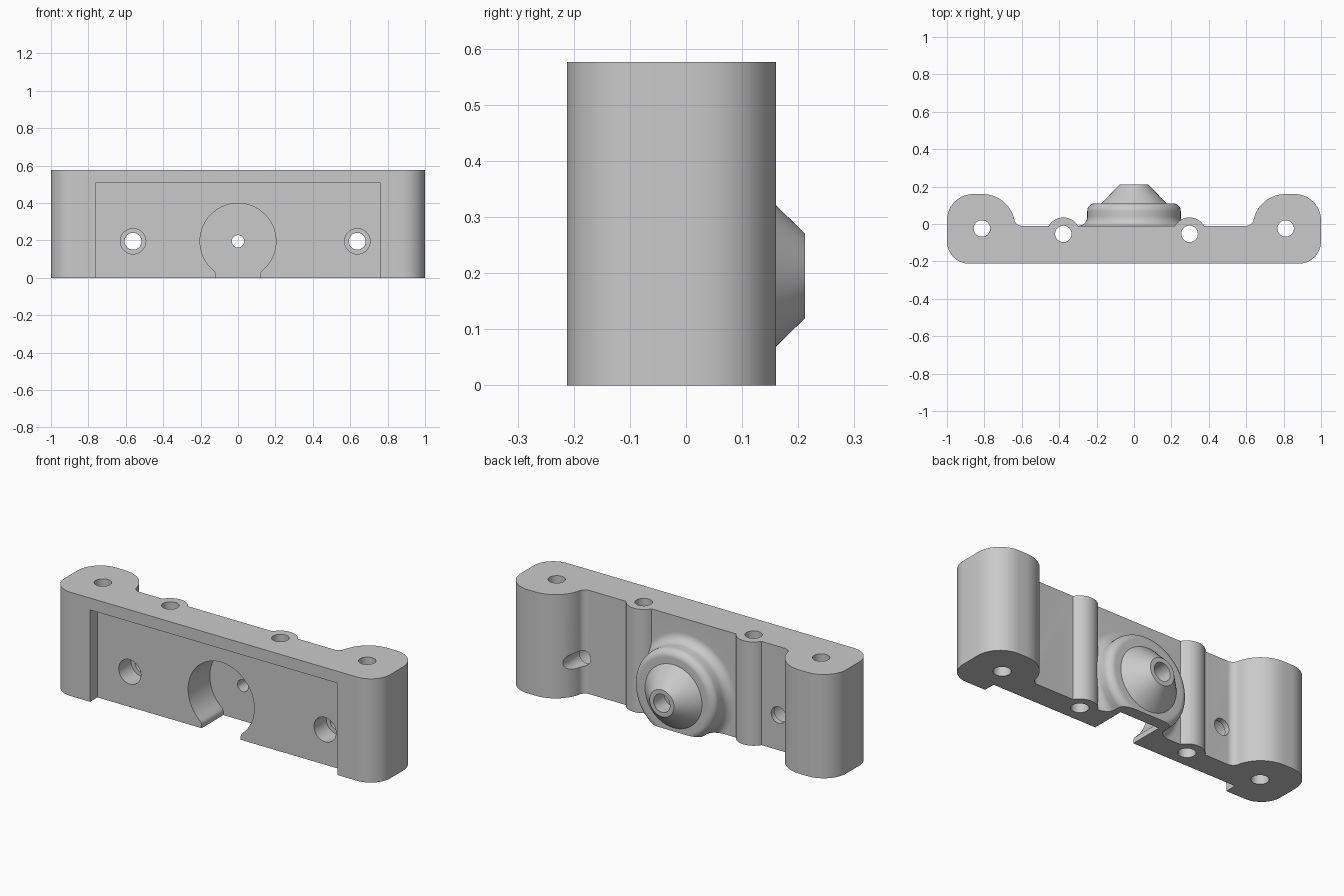
import bpy, bmesh
from math import sin, cos, radians, asin, pi

cube = bpy.data.objects.get("Cube")
if cube:
    bpy.data.objects.remove(cube)

grey = bpy.data.materials.new("plain grey")
grey.use_nodes = True
grey.diffuse_color = (0.59, 0.59, 0.59, 1)
grey.node_tree.nodes["Principled BSDF"].inputs["Base Color"].default_value = (0.59, 0.59, 0.59, 1)

AXIS_Z = 0.195      # height of the nozzle and cross holes


def arc(cx, cy, r, a0, a1, n=12):
    angles = [radians(a0 + (a1 - a0) * i / n) for i in range(n + 1)]
    return [(cx + r * cos(a), cy + r * sin(a)) for a in angles]


def mirrored(points):
    return [(-u, v) for u, v in reversed(points)]


def finish(name, bm):
    bmesh.ops.remove_doubles(bm, verts=bm.verts, dist=0.0005)
    bmesh.ops.recalc_face_normals(bm, faces=bm.faces)
    mesh = bpy.data.meshes.new(name)
    bm.to_mesh(mesh)
    bm.free()
    obj = bpy.data.objects.new(name, mesh)
    bpy.context.collection.objects.link(obj)
    mesh.materials.append(grey)
    return obj


def prism(name, outline, lo, hi, axis="z"):
    """Closed solid from an outline, along z (x, y points) or along y (x, z points)."""
    bm = bmesh.new()
    ends = []
    for w in (lo, hi):
        points = [(u, v, w) if axis == "z" else (u, w, v) for u, v in outline]
        ends.append([bm.verts.new(p) for p in points])
    low, high = ends
    bm.faces.new(low)
    bm.faces.new(high)
    for i in range(len(low)):
        bm.faces.new((low[i - 1], low[i], high[i], high[i - 1]))
    return finish(name, bm)


def turned(name, profile, x=0):
    """Solid of revolution about a y-parallel axis, from (radius, y) points."""
    bm = bmesh.new()
    verts = [bm.verts.new((r, y, 0)) for r, y in profile]
    edges = [bm.edges.new(pair) for pair in zip(verts, verts[1:])]
    bmesh.ops.spin(bm, geom=verts + edges, cent=(0, 0, 0), axis=(0, 1, 0), angle=2 * pi, steps=64)
    bmesh.ops.translate(bm, verts=bm.verts, vec=(x, 0, AXIS_Z))
    return finish(name, bm)


def stepped_hole(name, x, front_r, step_y, rear_r):
    return turned(name, [(0, -0.4), (front_r, -0.4), (front_r, step_y),
                         (rear_r, step_y), (rear_r, 0.4), (0, 0.4)], x)


def rect(x0, x1, y0, y1):
    return [(x0, y0), (x1, y0), (x1, y1), (x0, y1)]


def combine(target, tool, operation="DIFFERENCE"):
    mod = target.modifiers.new("combine", "BOOLEAN")
    mod.operation, mod.object, mod.solver = operation, tool, "EXACT"
    bpy.context.view_layer.objects.active = target
    bpy.ops.object.modifier_apply(modifier=mod.name)
    bpy.data.objects.remove(tool)


# Main block: filleted end lugs and two round screw bosses
lug = (arc(-0.88, -0.0925, 0.12, 270, 180) + arc(-0.86, 0.02, 0.14, 180, 90)
       + arc(-0.81, -0.015, 0.175, 90, 12.1, 20) + arc(-0.60, 0.03, 0.04, 192.1, 270, 8))
BOSSES = (-0.378, 0.297)
outline = list(lug)
for cx in BOSSES:
    outline += arc(cx, -0.055, 0.09, 150, 30, 20)
body = prism("mounting_block", outline + mirrored(lug), 0, 0.576)

# Turned nozzle housing on the rear
housing = turned("nozzle_housing", [(0, -0.06), (0.3, -0.06)] + arc(0.3, 0.04, 0.05, 270, 180)
                 + arc(0.21, 0.07, 0.04, 0, 90)
                 + [(0.175, 0.11), (0.075, 0.2125), (0, 0.2125)])
combine(housing, prism("base_trim", rect(-1, 1, -1, 1), -1, 0))
combine(body, housing, "UNION")

# Front recess, open at the bottom
combine(body, prism("front_recess", rect(-0.76, 0.76, -0.1, 0.51), -0.4, -0.148, "y"))

# Round cavity with a rounded slot down through the base
R = 0.203
a = 90 - asin(0.138 / R) * 180 / pi
slot_side = [(-0.126, 0.034), (-0.121, 0.026), (-0.12, 0.015), (-0.12, -0.1)]
cavity = arc(0, AXIS_Z, R, -a, 180 + a, 64) + slot_side + mirrored(slot_side)
combine(body, prism("round_cavity", cavity, -0.3, 0.043, "y"))

# Nozzle bore, wider at the tip, and counterbored cross holes
combine(body, stepped_hole("nozzle_bore", 0, 0.033, 0.12, 0.05))
for x in (-0.561, 0.638):
    combine(body, stepped_hole("cross_hole", x, 0.068, -0.04, 0.045))

# Vertical holes through lugs and bosses
for x, y in ((-0.813, -0.024), (0.811, -0.024), (BOSSES[0], -0.053), (BOSSES[1], -0.053)):
    combine(body, prism("vertical_hole", arc(x, y, 0.044, 0, 352.5, 47), -0.2, 0.8))

# Smooth curved walls, keep the edges crisp
bpy.ops.object.select_all(action="DESELECT")
body.select_set(True)
bpy.context.view_layer.objects.active = body
bpy.ops.object.shade_smooth_by_angle(angle=radians(30))
